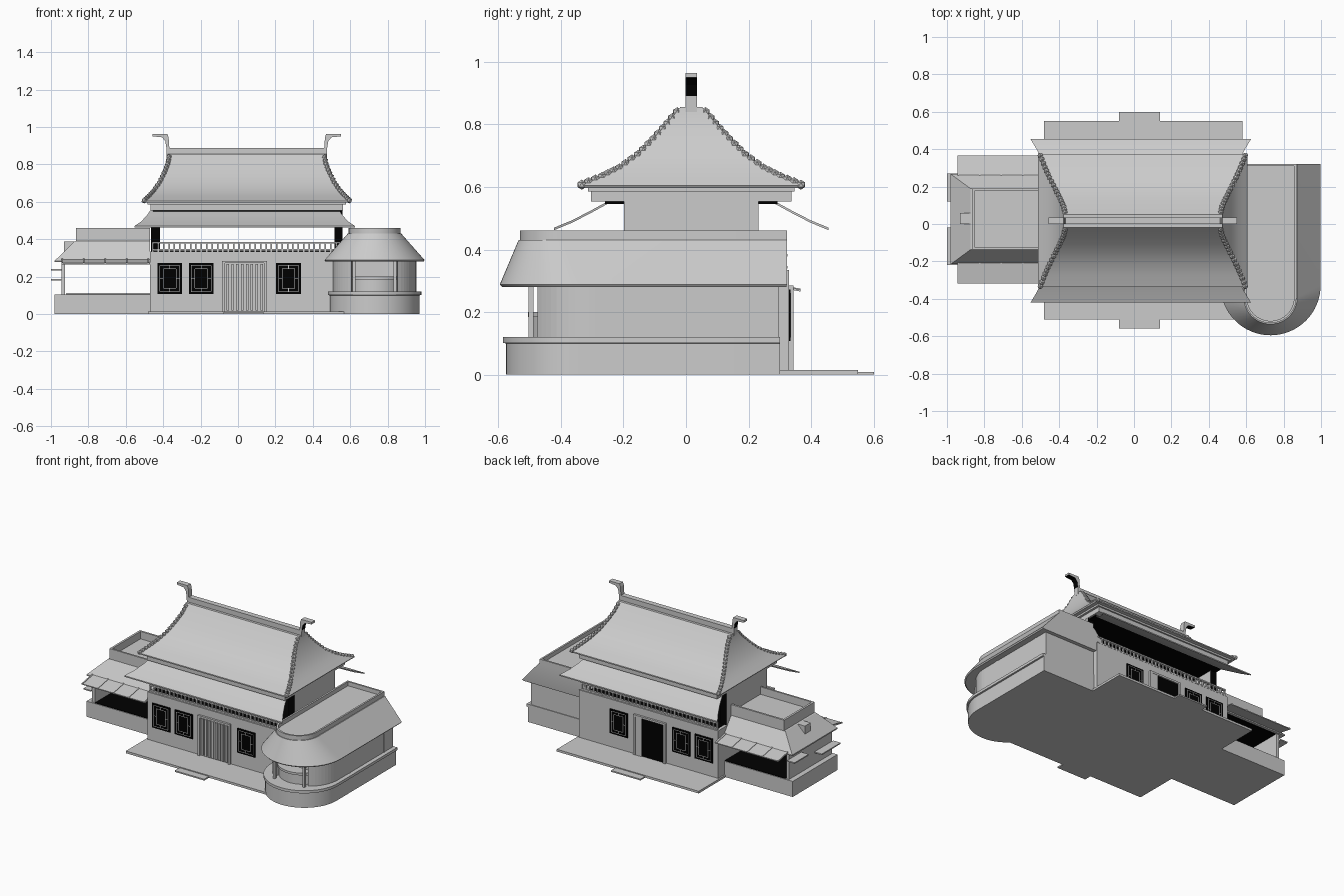
import bpy, bmesh, math
from mathutils import Vector

if "Cube" in bpy.data.objects:
    bpy.data.objects.remove(bpy.data.objects["Cube"], do_unlink=True)

CX, CY = 0.047, 0.017          # centre of the main roof


def material(name, v):
    m = bpy.data.materials.new(name)
    m.use_nodes = True
    m.diffuse_color = (v, v, v, 1)
    m.node_tree.nodes["Principled BSDF"].inputs["Base Color"].default_value = (v, v, v, 1)
    return m


GREY, BLACK = material("stone grey", 0.6), material("black", 0.0)


def finish(name, bm, mat=GREY, smooth=False):
    bmesh.ops.remove_doubles(bm, verts=bm.verts, dist=0.0005)
    bmesh.ops.recalc_face_normals(bm, faces=bm.faces)
    me = bpy.data.meshes.new(name)
    bm.to_mesh(me)
    bm.free()
    ob = bpy.data.objects.new(name, me)
    bpy.context.collection.objects.link(ob)
    for m in (mat, BLACK):
        me.materials.append(m)
    if smooth:
        bpy.ops.object.select_all(action='DESELECT')
        ob.select_set(True)
        bpy.context.view_layer.objects.active = ob
        bpy.ops.object.shade_smooth_by_angle(angle=math.radians(30))
    return ob


def add_box(bm, x0, x1, y0, y1, z0, z1):
    vs = bmesh.ops.create_cube(bm, size=1)["verts"]
    for v in vs:
        v.co = ((x0 + x1) / 2 + v.co.x * (x1 - x0), (y0 + y1) / 2 + v.co.y * (y1 - y0),
                (z0 + z1) / 2 + v.co.z * (z1 - z0))


def boxes(name, dims, mat=GREY):
    bm = bmesh.new()
    for d in dims:
        add_box(bm, *d)
    return finish(name, bm, mat)


def loft(name, rings, mat=GREY, smooth=False):
    """Skin matching closed rings and cap both ends."""
    bm = bmesh.new()
    rows = [[bm.verts.new(p) for p in r] for r in rings]
    n = len(rows[0])
    for a, b in zip(rows, rows[1:]):
        for i in range(n):
            j = (i + 1) % n
            bm.faces.new((a[i], a[j], b[j], b[i]))
    bm.faces.new(rows[0])
    bm.faces.new(rows[-1])
    return finish(name, bm, mat, smooth)


def beams(name, pairs, r):
    """Square bars between pairs of points."""
    bm = bmesh.new()
    for a, b in pairs:
        a, b = Vector(a), Vector(b)
        vs = bmesh.ops.create_cube(bm, size=1)["verts"]
        rot = (b - a).to_track_quat('Z', 'Y')
        for v in vs:
            v.co = (a + b) / 2 + rot @ Vector((v.co.x * 2 * r, v.co.y * 2 * r, v.co.z * (b - a).length))
    return finish(name, bm)


def rect(hx, hy, z):
    return [(CX + sx * hx, CY + sy * hy, z) for sx, sy in ((-1, -1), (1, -1), (1, 1), (-1, 1))]


# Ground platform with front and back steps
boxes("platform", [(-.48, .58, -.51, .55, 0, .015), (-.08, .14, -.56, .6, 0, .009)])

# Main hall lower storey, with a dark gallery floor
boxes("hall_walls", [(-.47, .57, CY - .312, CY + .312, 0, .335)])
boxes("gallery_floor", [(-.45, .55, CY - .3, CY + .3, .335, .339)], BLACK)

# Windows, doors and railings on both long sides
for side, label in ((-1, "front"), (1, "back")):
    face = CY + side * .312

    def panel(x0, x1, z0, z1, d):
        return (x0, x1, min(face, face + side * d), max(face, face + side * d), z0, z1)

    panes, lattice = [], []
    for cx in (-.365, -.197, .27):
        panes.append(panel(cx - .066, cx + .066, .107, .272, .005))
        for hx, hz in ((.053, .07), (.034, .052)):
            for s in (-1, 1):
                lattice.append(panel(cx + s * hx - .0014, cx + s * hx + .0014, .19 - hz, .19 + hz, .007))
                lattice.append(panel(cx - hx, cx + hx, .1886 + s * hz, .1914 + s * hz, .007))
        for s in (-1, 1):
            lattice.append(panel(cx + s * .034, cx + s * .053, .1886, .1914, .007))
            lattice.append(panel(cx - .0014, cx + .0014, .19 + s * .052, .19 + s * .07, .007))
    boxes(label + "_window_panes", panes, BLACK)
    boxes(label + "_window_lattice", lattice)

    frame = [panel(-.085, -.07, 0, .285, .014), panel(.14, .155, 0, .285, .014),
             panel(-.085, .155, .272, .285, .014)]
    if side < 0:
        frame += [panel(-.062 + i * .026, -.049 + i * .026, .02, .268, .01) for i in range(8)]
    else:
        boxes("back_doorway", [panel(-.07, .095, .015, .272, .005)], BLACK)
        frame.append(panel(.095, .14, 0, .285, .012))
    boxes(label + "_door_frame", frame)

    edge = face - side * .012
    rail = [(-.46, .56, edge - .008, edge + .008, z, z + .009) for z in (.339, .377)]
    rail += [(x0 - .004, x0 + .004, edge - .006, edge + .006, .335, .382)
             for x0 in [-.455 + i * .0288 for i in range(36)]]
    boxes(label + "_railing", rail)

# Upper storey: end walls with dark faces to front and back, open between
ends = boxes("upper_end_walls", [(-.465, -.418, CY - .215, CY + .215, .335, .57),
                                 (.515, .56, CY - .215, CY + .215, .335, .57)])
for p in ends.data.polygons:
    p.material_index = 1 if abs(p.normal.y) > .5 else 0
boxes("upper_ceiling", [(-.455, .55, CY - .275, CY + .275, .545, .553)], BLACK)
loft("cornice", [rect(.515, .32, .553), rect(.515, .32, .585), rect(.53, .33, .585), rect(.53, .33, .6)])

# Curved lower eaves, front and back
EAVE_X = .036
for side, label in ((-1, "front"), (1, "back")):
    rows = []
    for d, z, hx in ((.265, .555, .505), (.32, .525, .525), (.38, .494, .555), (.438, .47, .59)):
        y = CY + side * d
        rows.append([(EAVE_X + s * hx, y, z - dz) for s, dz in ((-1, 0), (1, 0), (1, .008), (-1, .008))])
    loft(label + "_lower_eave", rows, smooth=True)

# Main roof: concave hips rising to the ridge
PROFILE = ((.56, .355, .605), (.535, .29, .63), (.51, .235, .657), (.48, .175, .7),
           (.455, .125, .75), (.435, .08, .8), (.425, .035, .855))
loft("main_roof", [rect(.555, .355, .597)] + [rect(*p) for p in PROFILE], smooth=True)

# Knobbly tile caps down the four roof edges
bm = bmesh.new()
for sx in (-1, 1):
    for sy in (-1, 1):
        for (a, b) in zip(PROFILE, PROFILE[1:]):
            for t in (0, .33, .67):
                hx, hy, z = Vector(a).lerp(Vector(b), t)
                got = bmesh.ops.create_icosphere(bm, subdivisions=1, radius=.016)["verts"]
                bmesh.ops.translate(bm, verts=got, vec=(CX + sx * (hx - .012), CY + sy * (hy - .005), z + .002))
finish("roof_edge_tiles", bm, smooth=True)

# Ridge beam and the curled horns at its ends
boxes("ridge", [(CX - .425, CX + .425, CY - .018, CY + .018, .835, .888)])
HORN = ((.41, .84), (.428, .84), (.43, .89), (.436, .925), (.453, .945), (.503, .95),
        (.503, .964), (.425, .964), (.418, .945), (.415, .9))
for s, label in ((-1, "right"), (1, "left")):
    horn = loft(label + "_ridge_horn", [[(CX + s * x, CY + d, z) for x, z in HORN] for d in (-.018, .018)])
    for p in horn.data.polygons:
        dark = s * p.normal.x > .2 and .87 < p.center.z < .95
        p.material_index = 1 if dark or p.normal.z < -.5 and p.center.z > .9 else 0


# Round-fronted wing on the left
def bay(r, yc, back, z, niche=None, cx=.73):
    pts = []
    for i in range(33):
        a = math.pi + math.pi * i / 32
        x, y = r * math.cos(a), yc + r * math.sin(a)
        if niche and abs(x) < .115:
            x, y = math.copysign(.115, x + 1e-5), niche
        pts.append((cx + x, y, z))
    return pts + [(cx + r, back, z), (cx - r, back, z)]


loft("bay_base", [bay(.24, -.335, .3, 0), bay(.24, -.335, .3, .1), bay(.25, -.335, .3, .102),
                  bay(.25, -.335, .3, .12)], smooth=True)
loft("bay_walls", [bay(.222, -.29, .295, z, -.42) for z in (.115, .285)])
loft("bay_low_wall", [bay(.15, -.345, 0, z) for z in (.115, .185)], smooth=True)
loft("bay_sill", [bay(.16, -.345, 0, z) for z in (.185, .2)], smooth=True)
boxes("bay_posts", [(x - .008, x + .008, y - .008, y + .008, .12, .285)
                    for x, y in ((.62, -.495), (.84, -.495), (.947, -.17), (.947, .2))])
loft("bay_roof", [bay(.262, -.325, .32, .28), bay(.268, -.327, .322, .288), bay(.143, -.392, .322, .43),
                  bay(.138, -.392, .322, .43), bay(.138, -.392, .322, .46), bay(.126, -.392, .31, .46),
                  bay(.126, -.392, .31, .432)], smooth=True)

# Square wing on the right: base, end wall, and a bay open front to back
boxes("side_wing_base", [(-.98, -.47, -.215, .262, 0, .105)])
boxes("side_wing_floor", [(-.92, -.47, -.21, .257, .105, .109)], BLACK)
boxes("side_wing_ceiling", [(-.92, -.47, -.2, .25, .272, .279)], BLACK)
boxes("side_wing_end_wall", [(-.945, -.925, -.205, .252, .105, .28)])
boxes("side_wing_shelves", [(-1, -.945, -.22, -.02, .18, .188), (-1, -.945, .12, .27, .232, .24)])


def wing_ring(west, south, north, z):
    return [(-.47, south, z), (west, south, z), (west, north, z), (-.47, north, z)]


# Hipped roof with a sunken terrace behind a parapet
loft("side_wing_roof", [wing_ring(-.98, -.215, .267, .277), wing_ring(-.98, -.215, .267, .285),
                        wing_ring(-.875, -.138, .19, .388), wing_ring(-.866, -.135, .19, .39),
                        wing_ring(-.866, -.135, .19, .46), wing_ring(-.852, -.123, .177, .46),
                        wing_ring(-.852, -.123, .177, .41)])
boxes("side_wing_dormer", [(-.93, -.868, 0, .06, .32, .388)])

# Shallow awnings on thin ribs, front and back
for side, inner, outer, label in ((-1, -.2, -.318, "front"), (1, .25, .365, "back")):
    loft(label + "_awning", [[(x, y, z + dz) for x, dz in ((-.945, 0), (-.47, 0), (-.47, .006), (-.945, .006))]
                             for y, z in ((inner, .288), (outer, .266))])
    beams(label + "_awning_ribs", [((x, inner, .293), (x, outer, .271))
                                   for x in (-.94, -.825, -.71, -.595, -.48)], .004)
